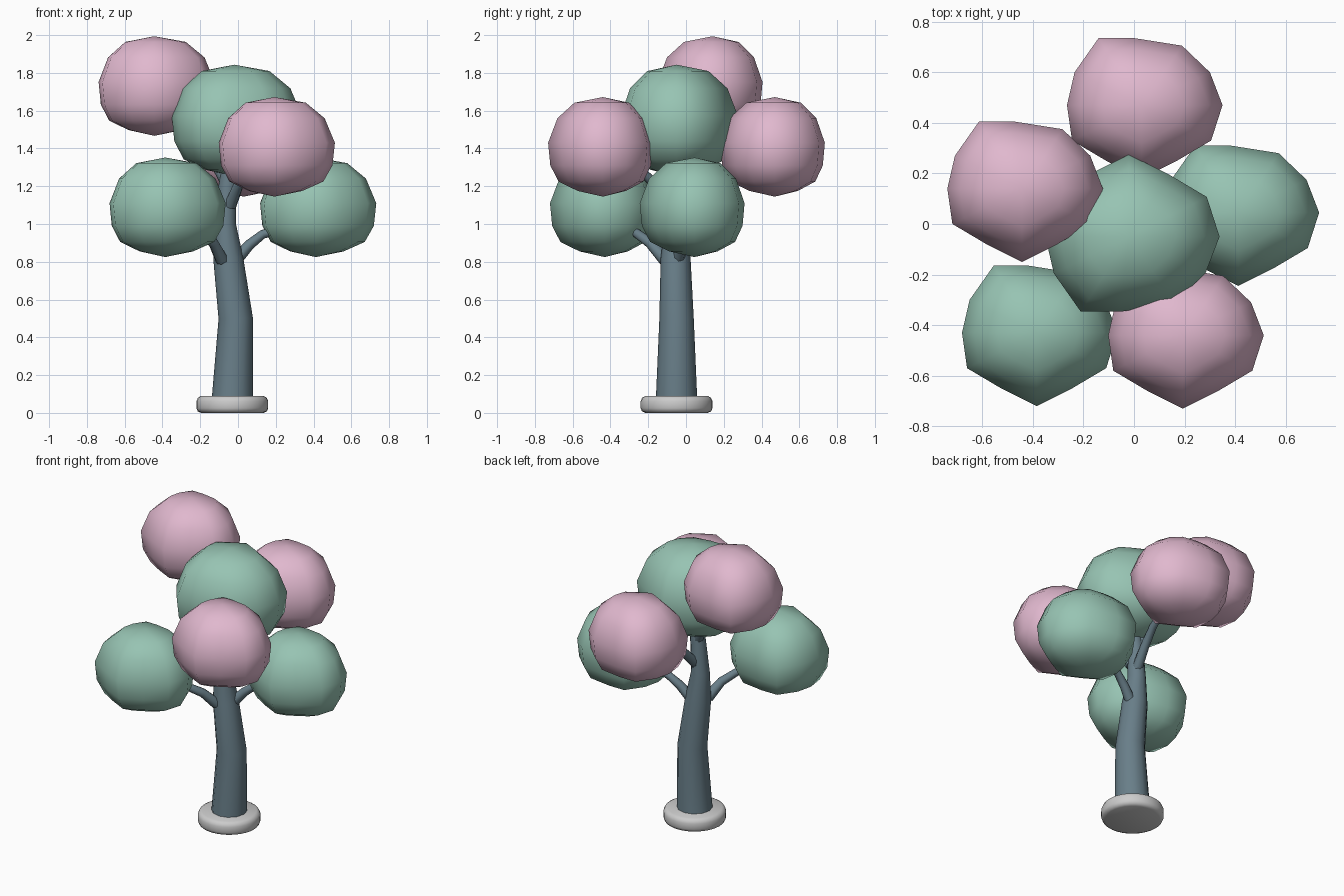
import bpy, bmesh, math
from mathutils import Vector

if "Cube" in bpy.data.objects:
    bpy.data.objects.remove(bpy.data.objects["Cube"])


def material(name, rgb):
    m = bpy.data.materials.new(name)
    m.diffuse_color = (*rgb, 1)
    m.use_nodes = True
    m.node_tree.nodes["Principled BSDF"].inputs["Base Color"].default_value = m.diffuse_color
    return m


GREEN = material("green_leaf", (0.31, 0.55, 0.45))
PINK = material("pink_leaf", (0.75, 0.48, 0.62))
BARK = material("bark", (0.14, 0.21, 0.25))


def loft(name, rings, mat=None, start=None, end=None, angle=60):
    """Skin a stack of equal rings; close ends with a pole point or a flat cap."""
    bm = bmesh.new()
    vs = [[bm.verts.new(p) for p in ring] for ring in rings]
    n = len(vs[0])
    for a, b in zip(vs, vs[1:]):
        for i in range(n):
            j = (i + 1) % n
            bm.faces.new((a[i], a[j], b[j], b[i]))
    for ring, pole in ((vs[0], start), (vs[-1], end)):
        if pole is None:
            bm.faces.new(ring)
        else:
            p = bm.verts.new(pole)
            for i in range(n):
                bm.faces.new((ring[i], ring[(i + 1) % n], p))
    bmesh.ops.recalc_face_normals(bm, faces=bm.faces)
    me = bpy.data.meshes.new(name)
    bm.to_mesh(me)
    bm.free()
    ob = bpy.data.objects.new(name, me)
    bpy.context.collection.objects.link(ob)
    if mat:
        me.materials.append(mat)
    bpy.ops.object.select_all(action='DESELECT')
    ob.select_set(True)
    bpy.context.view_layer.objects.active = ob
    bpy.ops.object.shade_smooth_by_angle(angle=math.radians(angle))
    return ob


def tube(name, path, sides):
    """Tapered tube through (x, y, z, radius) points."""
    pts = [Vector(p[:3]) for p in path]
    rings = []
    for k, p in enumerate(pts):
        d = (pts[min(k + 1, len(pts) - 1)] - pts[max(k - 1, 0)]).normalized()
        u = Vector((0.0, 1.0, 0.0)) if abs(d.y) < 0.5 else Vector((1.0, 0.0, 0.0))
        u = (u - d * u.dot(d)).normalized()
        v = d.cross(u)
        r = path[k][3]
        rings.append([p + r * (math.cos(t) * u + math.sin(t) * v)
                      for t in (2 * math.pi * i / sides for i in range(sides))])
    return loft(name, rings, BARK)


# Uneven leaf ball: plan outline and (height, scale) profile
OUTLINE = [(.32, 0), (.27, .13), (.16, .235), (-.03, .265), (-.17, .265),
           (-.265, .13), (-.295, 0), (-.275, -.14), (-.14, -.22), (0, -.29),
           (.14, -.22), (.275, -.14)]
PROFILE = [(-.235, .46), (-.185, .81), (-.10, .96), (.02, 1), (.15, .83), (.232, .52)]


def leaf_ball(name, centre, mat, size=1.0, flip=1):
    c = Vector(centre)
    rings = [[c + size * Vector((x * s, flip * y * s, z)) for x, y in OUTLINE]
             for z, s in PROFILE]
    loft(name, rings, mat, c - Vector((0, 0, .265 * size)), c + Vector((0, 0, .262 * size)))


# Round base with softened rim
BX, BY = -0.03, -0.05
base = [(.165, 0), (.183, .008), (.19, .025), (.19, .062), (.182, .08), (.165, .09)]
loft("base", [[(BX + r * math.cos(t), BY + r * math.sin(t), z)
               for t in (math.tau * i / 32 for i in range(32))] for r, z in base])

# Trunk
tube("trunk", [(-.03, -.05, .06, .11), (-.012, -.05, .5, .091), (-.052, -.055, .82, .079),
               (-.068, -.055, 1.0, .057), (-.055, -.05, 1.2, .048), (-.03, -.05, 1.4, .04)], 12)

# Branches
branches = {
    "branch_right": [(-.02, -.045, .80, .035), (.06, -.02, .89, .028),
                     (.13, 0, .945, .024), (.25, .02, .98, .02)],
    "branch_left": [(-.085, -.11, .81, .035), (-.13, -.19, .90, .028),
                    (-.19, -.26, .95, .024), (-.29, -.34, 1.0, .02)],
    "branch_front": [(-.04, -.08, 1.10, .033), (0, -.15, 1.20, .028),
                     (.06, -.24, 1.28, .024), (.14, -.36, 1.34, .02)],
    "branch_back": [(-.05, -.03, 1.06, .033), (-.03, .07, 1.17, .028),
                    (-.01, .17, 1.25, .024), (.02, .33, 1.32, .02)],
    "branch_high": [(-.06, -.04, 1.22, .033), (-.14, 0, 1.36, .028),
                    (-.24, .06, 1.5, .024), (-.36, .11, 1.62, .02)],
}
for name, path in branches.items():
    tube(name, path, 8)

# Leaf balls
leaf_ball("leaves_centre", (-.02, -.05, 1.55), GREEN, 1.12, -1)
leaf_ball("leaves_left", (-.385, -.43, 1.09), GREEN)
leaf_ball("leaves_right", (.412, .045, 1.09), GREEN)
leaf_ball("leaves_front", (.193, -.44, 1.41), PINK)
leaf_ball("leaves_back", (.03, .47, 1.41), PINK)
leaf_ball("leaves_high", (-.443, .14, 1.732), PINK)
